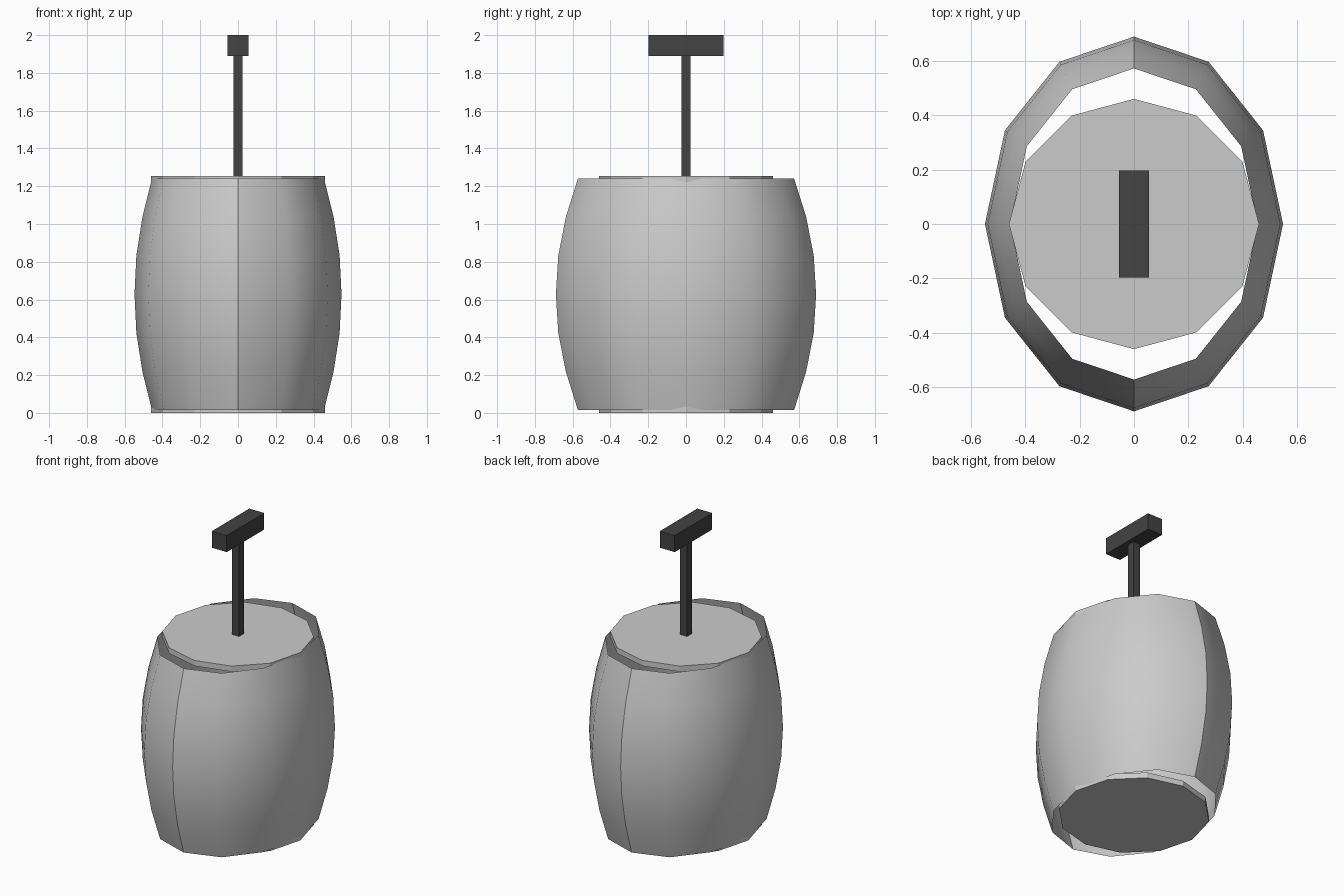
import bpy, math

if "Cube" in bpy.data.objects:
    bpy.data.objects.remove(bpy.data.objects["Cube"])

def material(name, r, g, b):
    m = bpy.data.materials.new(name)
    m.diffuse_color = (r, g, b, 1)
    m.use_nodes = True
    m.node_tree.nodes["Principled BSDF"].inputs["Base Color"].default_value = m.diffuse_color
    return m

grey = material("light grey", 0.6, 0.6, 0.6)
dark = material("dark grey", 0.056, 0.056, 0.056)

def box(name, size, z, mat):
    bpy.ops.mesh.primitive_cube_add(size=1, location=(0, 0, z))
    o = bpy.context.object
    o.name = name
    o.scale = size
    o.data.materials.append(mat)

def disc(name, z0, z1):
    # 12-sided plate with corners on the axes
    bpy.ops.mesh.primitive_cylinder_add(vertices=12, radius=0.46, depth=z1 - z0,
                                        location=(0, 0, (z0 + z1) / 2))
    o = bpy.context.object
    o.name = name
    o.data.materials.append(grey)

# Barrel wall: open 12-sided oval shell with a bulging profile
N = 12
radii = [0.455, 0.506, 0.538, 0.548, 0.538, 0.506, 0.455]
z_low, z_high = 0.014, 1.242
verts, faces = [], []
for i, r in enumerate(radii):
    z = z_low + (z_high - z_low) * i / (len(radii) - 1)
    for k in range(N):
        a = 2 * math.pi * k / N
        verts.append((r * math.cos(a), r * 1.257 * math.sin(a), z))
for i in range(len(radii) - 1):
    for k in range(N):
        k2 = (k + 1) % N
        faces.append((i * N + k, i * N + k2, (i + 1) * N + k2, (i + 1) * N + k))
mesh = bpy.data.meshes.new("barrel_wall")
mesh.from_pydata(verts, [], faces)
mesh.materials.append(grey)
wall = bpy.data.objects.new("barrel_wall", mesh)
bpy.context.collection.objects.link(wall)
bpy.ops.object.select_all(action='DESELECT')
wall.select_set(True)
bpy.context.view_layer.objects.active = wall
bpy.ops.object.shade_smooth_by_angle(angle=math.radians(33))

# Lid and base plates
disc("lid", 1.216, 1.253)
disc("base", 0.0, 0.037)

# Plunger rod and crossbar
box("plunger_rod", (0.05, 0.05, 0.66), 1.57, dark)
box("plunger_handle", (0.11, 0.395, 0.11), 1.945, dark)
